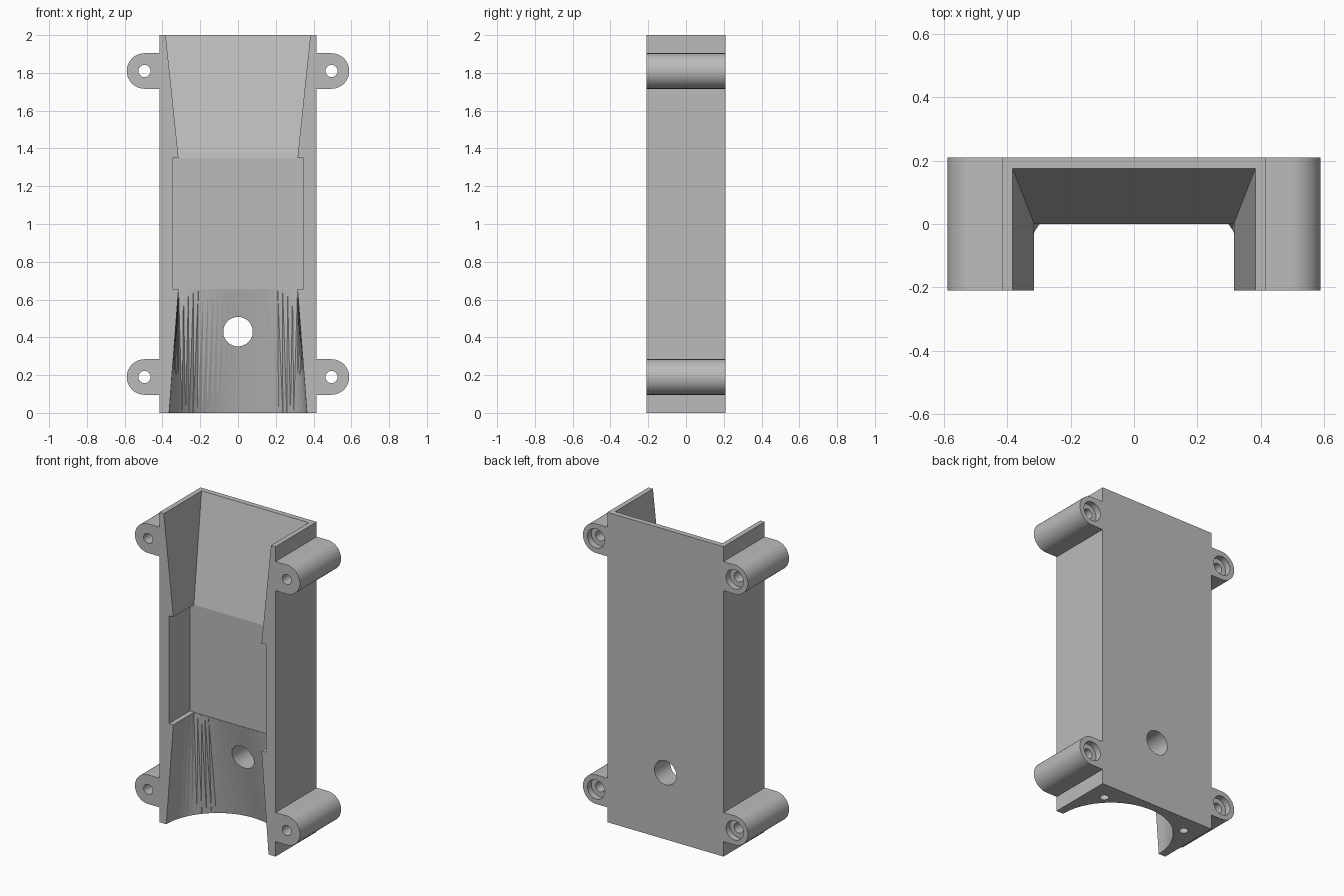
import bpy, bmesh, math
from mathutils import Matrix

cube = bpy.data.objects.get("Cube")
if cube:
    bpy.data.objects.remove(cube, do_unlink=True)

HALF_W, HALF_D, HEIGHT = 0.415, 0.21, 2.0
EAR_X, EAR_R, EAR_Z = 0.495, 0.094, (0.19, 1.81)

grey = bpy.data.materials.new("plain grey")
grey.use_nodes = True
grey.diffuse_color = (0.5, 0.5, 0.5, 1)
grey.node_tree.nodes["Principled BSDF"].inputs["Base Color"].default_value = (0.5, 0.5, 0.5, 1)


def make_object(name, bm):
    bmesh.ops.recalc_face_normals(bm, faces=bm.faces)
    mesh = bpy.data.meshes.new(name)
    bm.to_mesh(mesh)
    bm.free()
    mesh.materials.append(grey)
    obj = bpy.data.objects.new(name, mesh)
    bpy.context.collection.objects.link(obj)
    return obj


def cylinder(name, radius, start, end, segments=48):
    """Cylinder between two points."""
    axis = [b - a for a, b in zip(start, end)]
    length = math.hypot(*axis)
    turn = Matrix.Rotation(math.pi / 2, 4, 'X') if axis[1] else Matrix()
    middle = [(a + b) / 2 for a, b in zip(start, end)]
    bm = bmesh.new()
    bmesh.ops.create_cone(bm, cap_ends=True, segments=segments, radius1=radius, radius2=radius,
                          depth=length, matrix=Matrix.Translation(middle) @ turn)
    return make_object(name, bm)


def cut(target, cutter):
    mod = target.modifiers.new(cutter.name, 'BOOLEAN')
    mod.operation = 'DIFFERENCE'
    mod.solver = 'EXACT'
    mod.object = cutter
    bpy.context.view_layer.objects.active = target
    bpy.ops.object.modifier_apply(modifier=mod.name)
    bpy.data.objects.remove(cutter, do_unlink=True)


# Housing: outline with four rounded ears, extruded front to back
def right_side():
    points = [(HALF_W, 0)]
    for z in EAR_Z:
        points.append((HALF_W, z - EAR_R))
        for i in range(33):
            a = math.pi * (i / 32 - 0.5)
            points.append((EAR_X + EAR_R * math.cos(a), z + EAR_R * math.sin(a)))
        points.append((HALF_W, z + EAR_R))
    return points + [(HALF_W, HEIGHT)]


side = right_side()
outline = side + [(-x, z) for x, z in reversed(side)]
bm = bmesh.new()
face = bm.faces.new([bm.verts.new((x, -HALF_D, z)) for x, z in outline])
extruded = bmesh.ops.extrude_face_region(bm, geom=[face])
bmesh.ops.translate(bm, vec=(0, 2 * HALF_D, 0),
                    verts=[g for g in extruded["geom"] if isinstance(g, bmesh.types.BMVert)])
housing = make_object("housing", bm)

# Cavity: funnel, wider middle bay, then a rectangle blending into a half circle
SIDE_N, BACK_N = 8, 24


def box_ring(w, y):
    depth = y + HALF_D
    left = [(-w, -HALF_D + depth * i / SIDE_N) for i in range(SIDE_N)]
    back = [(-w + 2 * w * i / BACK_N, y) for i in range(BACK_N + 1)]
    return left + back + [(-x, yy) for x, yy in reversed(left)]


def arc_ring(r):
    n = 2 * SIDE_N + BACK_N
    return [(-r * math.cos(math.pi * i / n), -HALF_D + r * math.sin(math.pi * i / n))
            for i in range(n + 1)]


def loft(name, sections):
    bm = bmesh.new()
    rings = []
    for z, ring in sections:
        ring = [(ring[0][0], -0.4)] + ring + [(ring[-1][0], -0.4)]
        rings.append([bm.verts.new((x, y, z)) for x, y in ring])
    for low, high in zip(rings, rings[1:]):
        for i in range(len(low)):
            j = (i + 1) % len(low)
            bm.faces.new((low[i], low[j], high[j], high[i]))
    bmesh.ops.triangulate(bm, faces=bm.faces[:])
    bm.faces.new(rings[0])
    bm.faces.new(rings[-1])
    return make_object(name, bm)


cut(housing, loft("cavity_cutter", [
    (-0.05, arc_ring(0.368)),
    (0, arc_ring(0.365)),
    (0.655, box_ring(0.315, 0)),
    (0.655, box_ring(0.346, 0.003)),
    (1.35, box_ring(0.346, 0.003)),
    (1.35, box_ring(0.315, 0)),
    (2.0, box_ring(0.383, 0.175)),
    (2.1, box_ring(0.393, 0.202)),
]))

# Cable hole through the back wall
cut(housing, cylinder("cable_cutter", 0.078, (0, -0.1, 0.43), (0, 0.3, 0.43)))

# Screw holes with counterbores at the back, and pilot holes underneath
for s in (-1, 1):
    for z in EAR_Z:
        x = s * EAR_X
        cut(housing, cylinder("screw_cutter", 0.032, (x, -0.3, z), (x, 0.3, z), 32))
        cut(housing, cylinder("bore_cutter", 0.062, (x, HALF_D - 0.04, z), (x, 0.3, z)))
    cut(housing, cylinder("pilot_cutter", 0.027, (s * 0.303, 0.09, -0.1), (s * 0.303, 0.09, 0.2), 32))

# Smooth curved walls, crisp edges
bpy.ops.object.select_all(action='DESELECT')
housing.select_set(True)
bpy.context.view_layer.objects.active = housing
bpy.ops.object.shade_smooth_by_angle(angle=math.radians(14))
